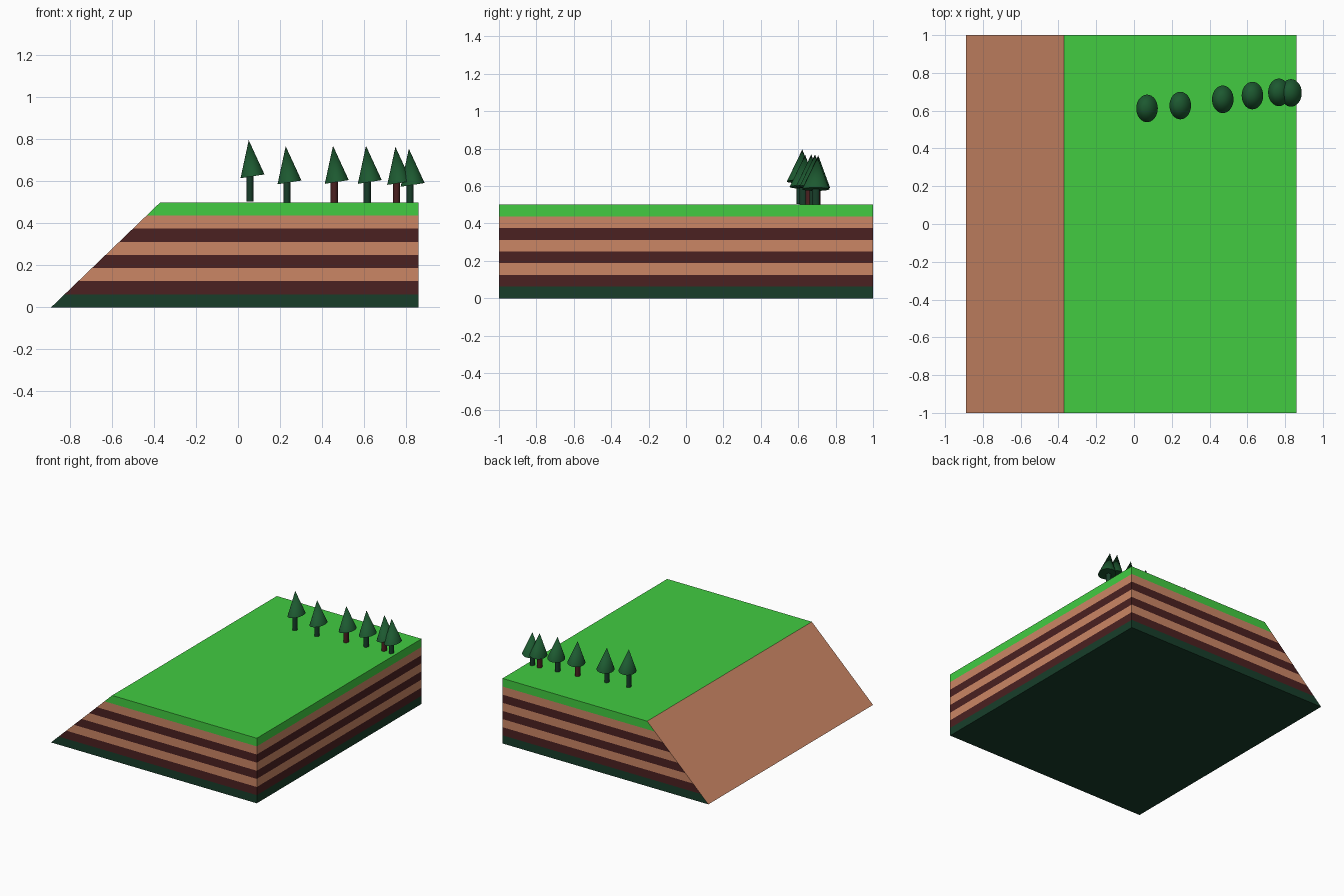
import bpy, bmesh, math
from mathutils import Matrix

if "Cube" in bpy.data.objects:
    bpy.data.objects.remove(bpy.data.objects["Cube"])


def material(name, r, g, b):
    m = bpy.data.materials.new(name)
    m.diffuse_color = (r, g, b, 1)
    m.use_nodes = True
    m.node_tree.nodes["Principled BSDF"].inputs["Base Color"].default_value = m.diffuse_color
    return m


grass = material("grass", 0.054, 0.6, 0.053)
tan = material("tan_soil", 0.6, 0.24, 0.13)
brown = material("dark_soil", 0.07, 0.015, 0.015)
base_green = material("base_green", 0.009, 0.048, 0.023)
leaf = material("leaf", 0.012, 0.1, 0.03)


def make_object(name, bm, mats):
    bmesh.ops.recalc_face_normals(bm, faces=bm.faces)
    mesh = bpy.data.meshes.new(name)
    bm.to_mesh(mesh)
    bm.free()
    for m in mats:
        mesh.materials.append(m)
    ob = bpy.data.objects.new(name, mesh)
    bpy.context.collection.objects.link(ob)
    return ob


# Layered block with one sloping side: rings of corners joined by bands
X0, X1, X_TOP, H, N = -0.89, 0.86, -0.37, 0.5, 8
mats = [base_green, brown, tan, grass]
band_material = [0, 1, 2, 1, 2, 1, 2, 3]
bm = bmesh.new()
rings = []
for i in range(N + 1):
    t = i / N
    xl = X0 + (X_TOP - X0) * t
    rings.append([bm.verts.new((x, y, H * t))
                  for x, y in ((xl, -1), (X1, -1), (X1, 1), (xl, 1))])
for i in range(N):
    for k in range(4):
        j = (k + 1) % 4
        f = bm.faces.new((rings[i][k], rings[i][j], rings[i + 1][j], rings[i + 1][k]))
        f.material_index = 2 if k == 3 else band_material[i]   # slope is plain tan
bm.faces.new(rings[0]).material_index = 0
bm.faces.new(rings[-1]).material_index = 3
make_object("layered_ground", bm, mats)


def cone(name, mat, matrix, top_radius):
    bm = bmesh.new()
    bmesh.ops.create_cone(bm, cap_ends=True, segments=32, radius1=1,
                          radius2=top_radius, depth=1,
                          matrix=matrix @ Matrix.Translation((0, 0, 0.5)))
    ob = make_object(name, bm, [mat])
    bpy.ops.object.select_all(action='DESELECT')
    ob.select_set(True)
    bpy.context.view_layer.objects.active = ob
    bpy.ops.object.shade_smooth_by_angle(angle=math.radians(40))


# Trees: crown centre x, y, crown base z, trunk material
trees = [
    (0.069, 0.612, 0.624, base_green),
    (0.245, 0.627, 0.595, base_green),
    (0.470, 0.660, 0.597, brown),
    (0.627, 0.680, 0.597, base_green),
    (0.767, 0.697, 0.592, brown),
    (0.831, 0.694, 0.583, base_green),
]
for n, (x, y, z, mat) in enumerate(trees, 1):
    # Slightly leaning oval crown
    cone(f"tree_crown_{n}", leaf, Matrix((
        (0.057, 0, -0.018, x),
        (0, 0.073, 0.010, y),
        (0.009, 0, 0.172, z),
        (0, 0, 0, 1))), 0)
    # Trunk
    foot = 0.505 if n == 1 else 0.498
    cone(f"tree_trunk_{n}", mat, Matrix((
        (0.017, 0, 0, x - 0.012),
        (0, 0.021, 0, y),
        (0, 0, z + 0.02 - foot, foot),
        (0, 0, 0, 1))), 1)
